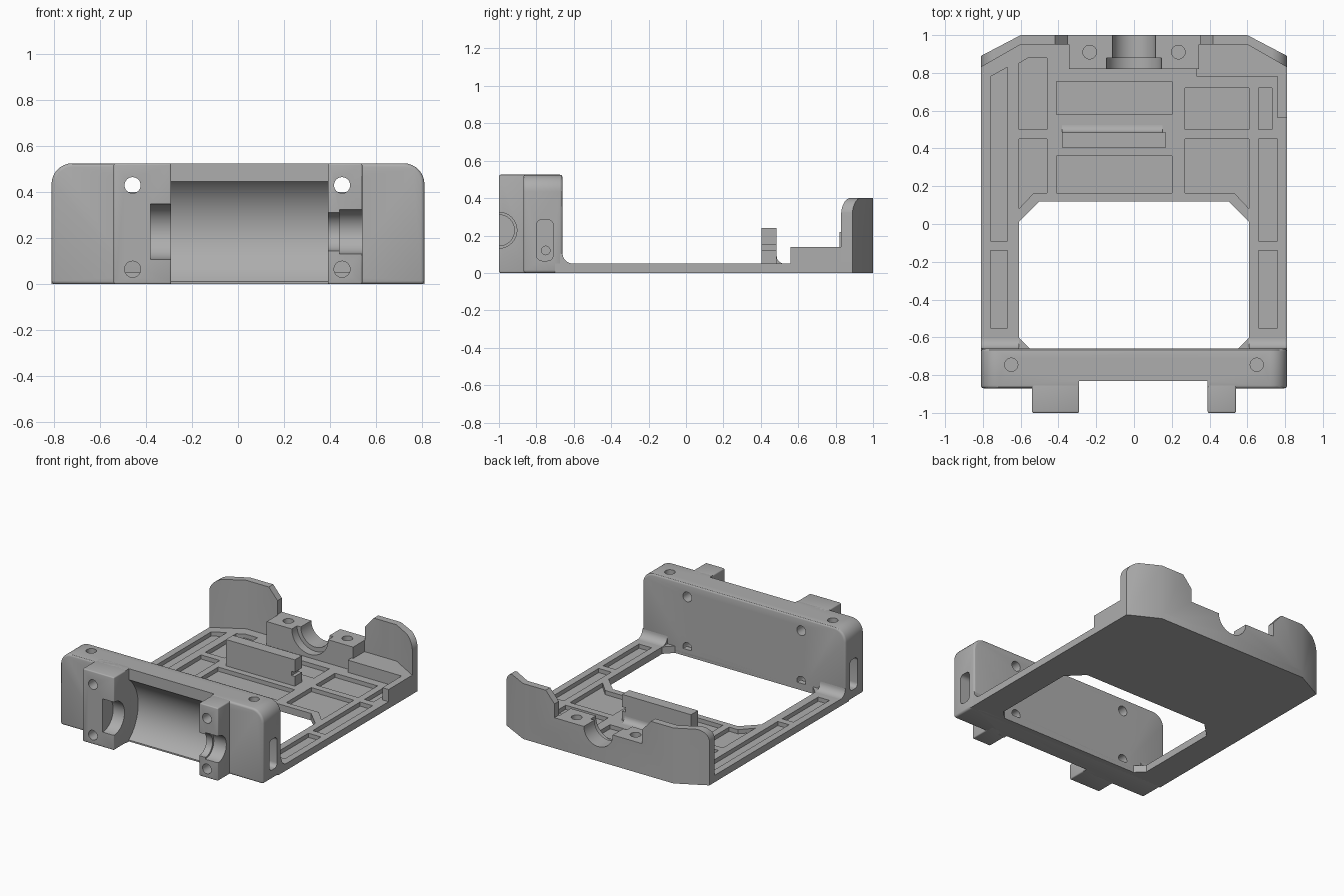
import bpy, bmesh, math

cube = bpy.data.objects.get("Cube")
if cube:
    bpy.data.objects.remove(cube, do_unlink=True)

grey = bpy.data.materials.new("plain grey")
grey.use_nodes = True
COLOR = (0.42, 0.42, 0.42, 1)
grey.diffuse_color = COLOR
grey.node_tree.nodes["Principled BSDF"].inputs["Base Color"].default_value = COLOR

MAP = {
    "x": lambda u, v, w: (w, u, v),   # profile in y, z
    "y": lambda u, v, w: (u, w, v),   # profile in x, z
    "z": lambda u, v, w: (u, v, w),   # profile in x, y
}


def prism(name, pts, axis, lo, hi):
    """Extrude a closed profile along an axis."""
    bm = bmesh.new()
    ends = [[bm.verts.new(MAP[axis](u, v, w)) for u, v in pts] for w in (lo, hi)]
    bm.faces.new(ends[0])
    bm.faces.new(ends[1])
    n = len(pts)
    for i in range(n):
        j = (i + 1) % n
        bm.faces.new((ends[0][i], ends[0][j], ends[1][j], ends[1][i]))
    bmesh.ops.recalc_face_normals(bm, faces=bm.faces)
    mesh = bpy.data.meshes.new(name)
    bm.to_mesh(mesh)
    bm.free()
    mesh.materials.append(grey)
    obj = bpy.data.objects.new(name, mesh)
    bpy.context.collection.objects.link(obj)
    return obj


def arc(cu, cv, r, start, end, n=8):
    angles = [math.radians(start + (end - start) * i / n) for i in range(n + 1)]
    return [(cu + r * math.cos(a), cv + r * math.sin(a)) for a in angles]


def circle(cu, cv, r, n=32):
    return arc(cu, cv, r, 0, 360, n)[:-1]


def rect(u0, v0, u1, v1):
    return [(u0, v0), (u1, v0), (u1, v1), (u0, v1)]


def apply(obj, mod):
    bpy.context.view_layer.objects.active = obj
    bpy.ops.object.modifier_apply(modifier=mod.name)


def cut(obj, pts, axis, lo, hi, operation="DIFFERENCE"):
    cutter = prism("cutter", pts, axis, lo, hi)
    cutter.hide_render = True
    mod = obj.modifiers.new("cut", "BOOLEAN")
    mod.operation = operation
    mod.solver = "EXACT"
    mod.object = cutter
    apply(obj, mod)
    bpy.data.objects.remove(cutter, do_unlink=True)


def bevel(obj, width):
    mod = obj.modifiers.new("bevel", "BEVEL")
    mod.width = width
    mod.segments = 3
    mod.limit_method = "ANGLE"
    apply(obj, mod)


parts = []
W = 0.81        # half width
PLATE = 0.05    # plate thickness
TOP = 0.525     # front wall height
AXLE = 0.228    # height of the front roller axis

# Base plate with its opening and shallow pockets
base = prism("base_plate", [(-W, -0.7), (W, -0.7), (W, 0.89), (0.6, 1), (-0.6, 1), (-W, 0.89)],
             "z", 0, PLATE)
half = [(0.55, -0.66), (0.61, -0.6), (0.61, 0.01), (0.5, 0.12)]
cut(base, half + [(-x, y) for x, y in reversed(half)], "z", -1, 1)
pockets = [
    [(-0.76, -0.09), (-0.67, -0.09), (-0.67, 0.83), (-0.76, 0.78)],
    rect(-0.76, -0.55, -0.67, -0.14),
    rect(0.66, -0.55, 0.76, -0.14),
    rect(0.66, -0.09, 0.76, 0.45),
    rect(0.66, 0.5, 0.73, 0.72),
    [(-0.61, 0.5), (-0.46, 0.5), (-0.46, 0.88), (-0.56, 0.88), (-0.61, 0.85)],
    [(-0.61, 0.08), (-0.53, 0.165), (-0.46, 0.165), (-0.46, 0.45), (-0.61, 0.45)],
    rect(-0.41, 0.58, 0.2, 0.755),
    rect(-0.41, 0.165, 0.2, 0.36),
    rect(0.27, 0.5, 0.61, 0.72),
    [(0.27, 0.165), (0.53, 0.165), (0.61, 0.08), (0.61, 0.45), (0.27, 0.45)],
]
for pocket in pockets:
    cut(base, pocket, "z", 0.02, 0.2)
parts.append(base)

# Front wall with rounded shoulders and roller cavity
R = 0.09
wall = prism("front_wall", [(-W, 0), (W, 0)] + arc(W - R, TOP - R, R, 0, 90)
             + arc(R - W, TOP - R, R, 90, 180), "y", -0.87, -0.66)
bevel(wall, 0.015)
cut(wall, rect(-0.29, -1, 0.39, 1), "y", -1.2, -0.83)
cut(wall, circle(-1, AXLE, 0.276, 64), "x", -0.29, 0.39)
slot = (arc(-0.74, 0.255, 0.03, 0, 90, 5) + arc(-0.77, 0.255, 0.03, 90, 180, 5)
        + arc(-0.77, 0.095, 0.03, 180, 270, 5) + arc(-0.74, 0.095, 0.03, 270, 360, 5))
for s in (-1, 1):
    cut(wall, circle(0.65 * s, -0.745, 0.035), "z", 0.3, 0.7)
    cut(wall, slot, "x", *sorted((0.73 * s, 0.9 * s)))
    cut(wall, circle(-0.75, 0.12, 0.023), "x", *sorted((0.62 * s, 0.9 * s)))
parts.append(wall)

# Bearing ears with half-round seats
left_ear = prism("left_ear", rect(0.39, 0, 0.54, TOP), "y", -1, -0.8)
right_ear = prism("right_ear", rect(-0.54, 0, -0.29, TOP), "y", -1, -0.8)
for ear in (left_ear, right_ear):
    bevel(ear, 0.008)
cut(left_ear, circle(-1, AXLE, 0.083), "x", 0.3, 0.46)
cut(left_ear, circle(-1, AXLE, 0.096), "x", 0.44, 0.6)
cut(right_ear, circle(-1, AXLE, 0.12), "x", -0.38, -0.2)

# Screw holes through ears and wall
for x, ear in ((0.452, left_ear), (-0.458, right_ear)):
    for z in (0.065, 0.43):
        for target in (ear, wall):
            cut(target, circle(x, z, 0.035), "y", -1.2, -0.5)
    parts.append(ear)

# Fillets where the side rails meet the front wall
fillet = [(-0.68, 0.03), (-0.68, 0.105), (-0.66, 0.105)] \
    + arc(-0.605, 0.105, 0.055, 180, 270) + [(-0.605, 0.03)]
fillet.pop(2)
parts.append(prism("left_fillet", fillet, "x", 0.61, W))
parts.append(prism("right_fillet", fillet, "x", -W, -0.61))

# Back lip following the clipped corners, lowered in the middle
side = [(W, 0.89), (W, 0.83), (0.6, 0.95)]
lip = prism("back_lip", [(0.6, 1)] + side + [(-x, y) for x, y in reversed(side)] + [(-0.6, 1)],
            "z", 0, 0.4)
right_half = [(W + 0.001, -0.1)] + arc(W - 0.089, 0.311, 0.09, 0, 90) \
    + [(0.42, 0.401), (0.35, 0.32), (0.35, 0.22)]
cut(lip, right_half + [(-x, z) for x, z in reversed(right_half)], "y", 0.5, 1.5, "INTERSECT")

# Rear bearing block with stepped seat and screw holes
block = prism("rear_bearing_block", rect(-0.345, 0.82, 0.345, 0.998), "z", 0.005, 0.22)
for target in (lip, block):
    cut(target, circle(0, 0.22, 0.115, 48), "y", 0.7, 1.2)
cut(block, circle(0, 0.22, 0.145, 48), "y", 0.7, 0.88)
for s in (-1, 1):
    cut(block, circle(0.235 * s, 0.91, 0.036), "z", 0.08, 0.5)
parts += [lip, block]

# Raised ledge in the back corner
parts.append(prism("corner_ledge", [(0.33, 0.78), (0.76, 0.78), (0.76, 0.56), (W, 0.56), (W, 0.86),
                                    (0.6, 0.97), (0.33, 0.97)], "z", 0.01, 0.138))

# Upright rib with a filleted foot and notched end
rib = prism("upright_rib", rect(0.405, 0.03, 0.485, 0.24), "x", -0.38, 0.17)
cut(rib, rect(0.3, 0.12, 0.6, 0.15), "x", 0.145, 0.3)
foot = prism("rib_foot", [(0.47, 0.03), (0.47, 0.09)] + arc(0.525, 0.09, 0.04, 180, 270)
             + [(0.525, 0.03)], "x", -0.38, 0.15)
parts += [rib, foot]

# Smooth the round surfaces only
bpy.ops.object.select_all(action="DESELECT")
for obj in parts:
    obj.select_set(True)
bpy.context.view_layer.objects.active = base
bpy.ops.object.shade_smooth_by_angle(angle=math.radians(30))
